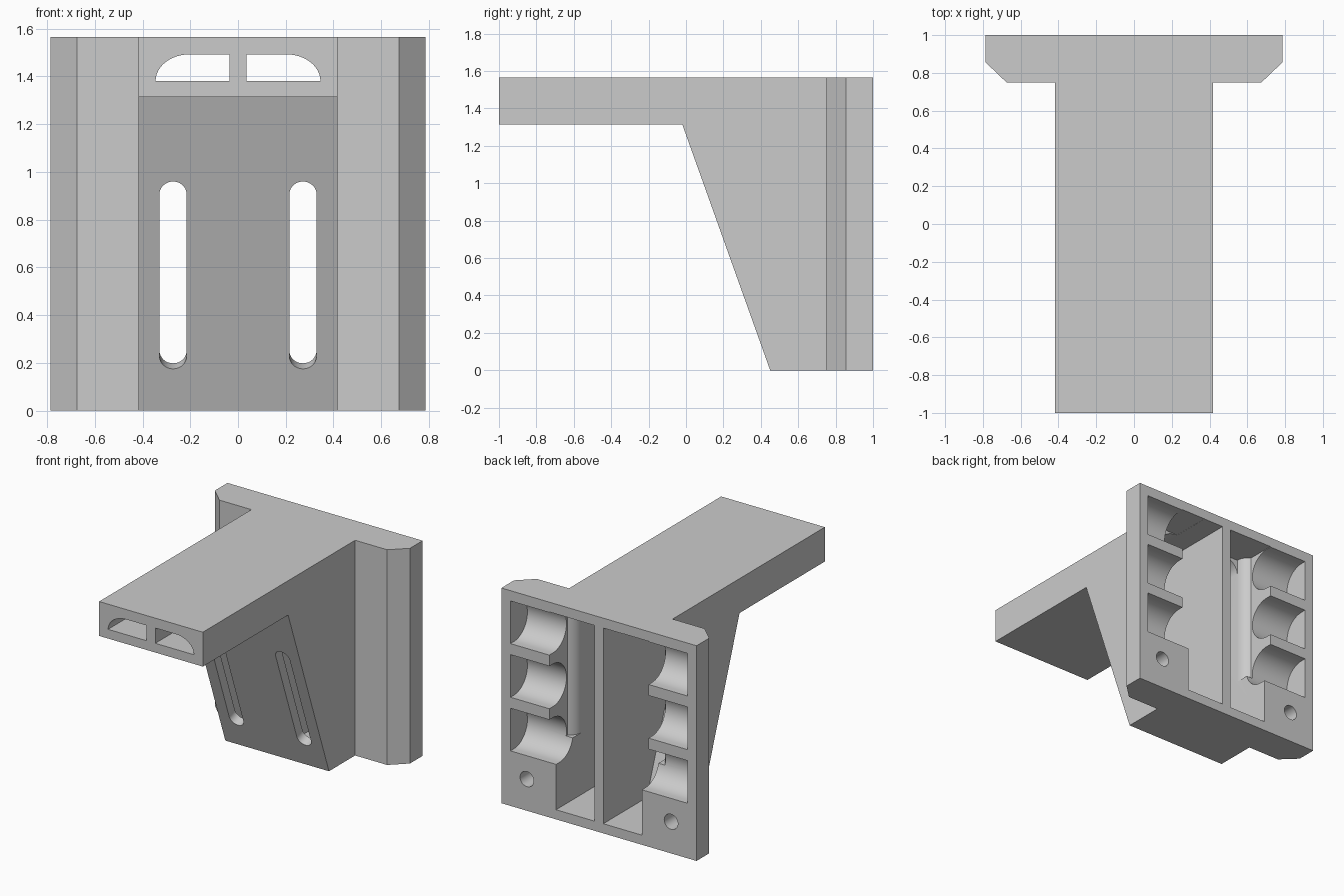
import bpy, bmesh, math
from mathutils import Vector

if "Cube" in bpy.data.objects:
    bpy.data.objects.remove(bpy.data.objects["Cube"])

grey = bpy.data.materials.new("light_grey")
grey.diffuse_color = (0.6, 0.6, 0.6, 1)
grey.use_nodes = True
grey.node_tree.nodes["Principled BSDF"].inputs["Base Color"].default_value = grey.diffuse_color


def prism(name, pts, axis, a, b, side=1):
    """Extrude a 2D outline along an axis; side=-1 mirrors it across x."""
    def place(p, t):
        u, v = p
        x, y, z = {"x": (t, u, v), "y": (u, t, v), "z": (u, v, t)}[axis]
        return Vector((x * side, y, z))
    bm = bmesh.new()
    lo = [bm.verts.new(place(p, a)) for p in pts]
    hi = [bm.verts.new(place(p, b)) for p in pts]
    bm.faces.new(lo)
    bm.faces.new(hi)
    n = len(pts)
    for i in range(n):
        j = (i + 1) % n
        bm.faces.new((lo[i], lo[j], hi[j], hi[i]))
    bmesh.ops.recalc_face_normals(bm, faces=bm.faces)
    me = bpy.data.meshes.new(name)
    bm.to_mesh(me)
    bm.free()
    me.materials.append(grey)
    ob = bpy.data.objects.new(name, me)
    bpy.context.collection.objects.link(ob)
    return ob


def arc(cx, cy, rx, ry, a0, a1, n=16):
    out = []
    for i in range(n + 1):
        t = math.radians(a0 + (a1 - a0) * i / n)
        out.append((cx + rx * math.cos(t), cy + ry * math.sin(t)))
    return out


def boolean(ob, other, op):
    m = ob.modifiers.new(op.lower(), "BOOLEAN")
    m.operation, m.solver, m.object = op, "EXACT", other
    bpy.context.view_layer.objects.active = ob
    bpy.ops.object.modifier_apply(modifier=m.name)
    bpy.data.objects.remove(other)


TOP = 1.565
# Arm with sloped support
bracket = prism("shelf_bracket", [(-1, TOP), (-1, 1.315), (-0.02, 1.315),
                                  (0.45, 0), (1, 0), (1, TOP)], "x", -0.417, 0.417)
# Chamfered mounting flange
flange = prism("flange", [(-0.785, 1), (-0.785, 0.855), (-0.675, 0.75),
                          (0.675, 0.75), (0.785, 0.855), (0.785, 1)], "z", 0, TOP)
boolean(bracket, flange, "UNION")

# Direction along the slope and its inward normal
p0, p1 = Vector((0, 0.45, 0)), Vector((0, -0.02, 1.315))
up = (p1 - p0).normalized()
inward = Vector((0, up.z, -up.y))

for s in (1, -1):
    # Hollow interior, open at the back and through the arm tip
    cavity = prism("cavity", [(-1.1, 1.382), (0.03, 1.382), (0.499, 0.07),
                              (1.1, 0.07), (1.1, 1.493), (-1.1, 1.493)],
                   "x", 0.0, 0.6, s)
    section = prism("section", [(0.035, 0.0), (0.345, 0.0)]
                    + arc(0.2, 1.382, 0.145, 0.111, 0, 90) + [(0.035, 1.493)],
                    "y", -1.2, 1.2, s)
    boolean(cavity, section, "INTERSECT")
    boolean(bracket, cavity, "DIFFERENCE")

    # Rounded column recess beside the cavity
    column = prism("column", [(0.2, 1.05), (0.40, 1.05)]
                   + arc(0.45, 0.705, 0.105, 0.1, 120, 180) + [(0.2, 0.705)],
                   "z", 0.52, 1.494, s)
    boolean(bracket, column, "DIFFERENCE")

    # Three half-round bays separated by fins
    for z, inner in ((1.335, 0.37), (0.945, 0.37), (0.555, 0.3)):
        bay = prism("bay", arc(0.96, z, 0.155, 0.155, 90, 270, 24)
                    + [(1.05, z - 0.155), (1.05, z + 0.155)], "x", inner, 0.712, s)
        boolean(bracket, bay, "DIFFERENCE")

    # Blind screw hole in the lower block
    hole = prism("hole", arc(0.58, 0.23, 0.055, 0.055, 0, 345, 23), "y", 0.85, 1.05, s)
    boolean(bracket, hole, "DIFFERENCE")

    # Long slot cut square to the sloped wall
    r = 0.057
    lo = 0.175 / up.z + r
    hi = 0.96 / up.z - r
    slot = prism("slot", arc(0.272, hi, r, r, 0, 180)
                 + arc(0.272, lo, r, r, 180, 360), "z", -0.05, 0.12, s)
    for v in slot.data.vertices:
        x, along, depth = v.co
        v.co = Vector((x, 0, 0)) + p0 + up * along + inward * depth
    bm = bmesh.new()
    bm.from_mesh(slot.data)
    bmesh.ops.recalc_face_normals(bm, faces=bm.faces)
    bm.to_mesh(slot.data)
    bm.free()
    boolean(bracket, slot, "DIFFERENCE")

# Smooth the curved walls, keep edges sharp
bpy.ops.object.select_all(action="DESELECT")
bracket.select_set(True)
bpy.context.view_layer.objects.active = bracket
bpy.ops.object.shade_smooth_by_angle(angle=math.radians(30))
